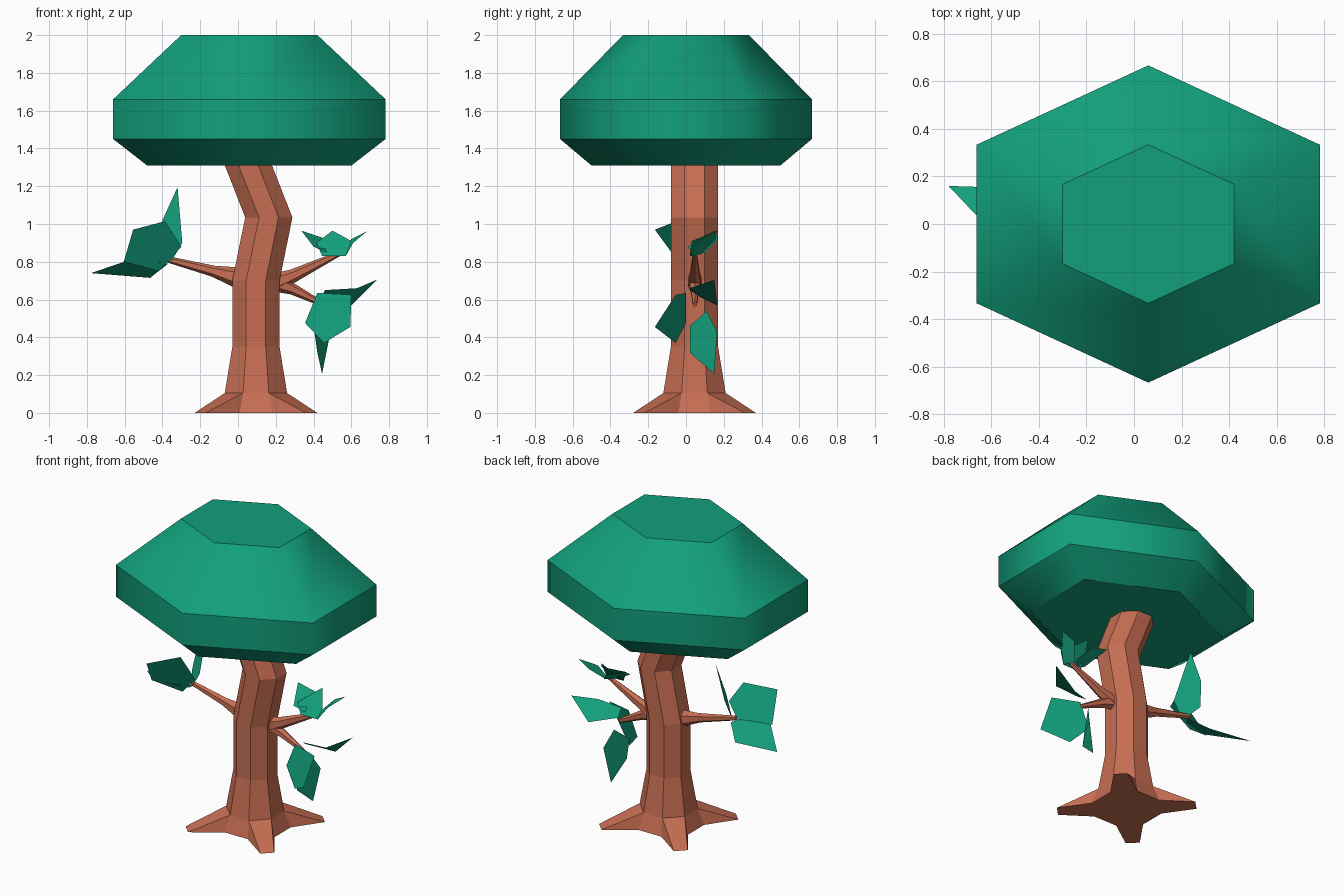
import bpy, bmesh
from math import cos, sin, pi, tau
from mathutils import Vector

if "Cube" in bpy.data.objects:
    bpy.data.objects.remove(bpy.data.objects["Cube"])


def material(name, colour):
    m = bpy.data.materials.new(name)
    m.diffuse_color = colour
    m.use_nodes = True
    m.node_tree.nodes["Principled BSDF"].inputs["Base Color"].default_value = m.diffuse_color
    return m


BARK = material("bark", (0.57, 0.155, 0.085, 1))
LEAF = material("foliage", (0.006, 0.35, 0.2, 1))


def finish(name, bm, mat, closed=True):
    if closed:
        bmesh.ops.recalc_face_normals(bm, faces=bm.faces)
    me = bpy.data.meshes.new(name)
    bm.to_mesh(me)
    bm.free()
    me.materials.append(mat)
    ob = bpy.data.objects.new(name, me)
    bpy.context.collection.objects.link(ob)
    return ob


def loft(bm, rings):
    """Skin equal-sized rings of points; returns the vertex rings."""
    vs = [[bm.verts.new(p) for p in r] for r in rings]
    n = len(vs[0])
    for a, b in zip(vs, vs[1:]):
        for i in range(n):
            j = (i + 1) % n
            bm.faces.new((a[i], a[j], b[j], b[i]))
    return vs


# Canopy: stretched hexagonal rings, smooth around with sharp rims
bm = bmesh.new()
rings = []
for z, k in ((1.31, 0.75), (1.45, 1), (1.66, 1), (2.0, 0.5)):
    rings.append([(0.06 + 0.833 * k * cos(pi / 6 + i * tau / 6),
                   0.667 * k * sin(pi / 6 + i * tau / 6), z) for i in range(6)])
vs = loft(bm, rings)
for f in bm.faces:
    f.smooth = True
bm.faces.new(vs[0])
bm.faces.new(vs[-1])
for r in vs:
    for i in range(6):
        bm.edges.get((r[i], r[(i + 1) % 6])).smooth = False
finish("canopy", bm, LEAF)

# Trunk: bent octagonal column
CY = 0.045
bm = bmesh.new()
rings = []
for z, cx, h in ((0.105, 0.095, 0.165), (0.35, 0.095, 0.125), (0.7, 0.095, 0.125),
                 (1.035, 0.163, 0.125), (1.4, 0.02, 0.125)):
    r = h / cos(pi / 8)
    rings.append([(cx + r * cos(pi / 8 + i * tau / 8),
                   CY + r * sin(pi / 8 + i * tau / 8), z) for i in range(8)])
vs = loft(bm, rings)
bm.faces.new(vs[-1])

# Roots: four diagonal toes with recessed sides between them
low, base = vs[0], []
for q in range(4):
    c, s = round(cos(q * pi / 2)), round(sin(q * pi / 2))
    pts = [bm.verts.new((0.095 + c * x - s * y, CY + s * x + c * y, 0))
           for x, y in ((0.2, 0.085), (0.325, 0.265), (0.265, 0.325), (0.085, 0.2))]
    a, b = low[2 * q], low[2 * q + 1]
    bm.faces.new((pts[0], pts[1], a))
    bm.faces.new((pts[1], pts[2], b, a))
    bm.faces.new((pts[2], pts[3], b))
    base += pts
for q in range(4):
    bm.faces.new((base[4 * q + 3], base[(4 * q + 4) % 16],
                  low[(2 * q + 2) % 8], low[2 * q + 1]))
bm.faces.new(base)
finish("trunk", bm, BARK)


# Branches: tapered six-sided limbs along a path of (x, z, radius)
def branch(name, path):
    bm = bmesh.new()
    P = [Vector((x, 0.047, z)) for x, z, r in path]
    rings = []
    for i, (x, z, r) in enumerate(path):
        d = (P[min(i + 1, len(P) - 1)] - P[max(i - 1, 0)]).normalized()
        u = d.cross(Vector((0, 1, 0)))
        rings.append([P[i] + r * (u * cos(k * tau / 6) + Vector((0, 0.85, 0)) * sin(k * tau / 6))
                      for k in range(6)])
    vs = loft(bm, rings)
    bm.faces.new(vs[0])
    bm.faces.new(vs[-1])
    finish(name, bm, BARK)


branch("branch_left", [(0.0, 0.715, 0.056), (-0.13, 0.75, 0.03), (-0.40, 0.82, 0.015)])
branch("branch_right_upper", [(0.2, 0.69, 0.05), (0.29, 0.725, 0.036), (0.54, 0.845, 0.013)])
branch("branch_right_lower", [(0.2, 0.69, 0.05), (0.29, 0.655, 0.03), (0.45, 0.575, 0.014)])


# Leaves: thin five-sided blades, three to a cluster
def leaves(name, blades):
    bm = bmesh.new()
    for pts in blades:
        bm.faces.new([bm.verts.new(p) for p in pts])
    finish(name, bm, LEAF, closed=False)


leaves("leaves_left", [
    [(-.555, -.165, .97), (-.386, -.05, 1.015), (-.30, -.02, .88), (-.42, .02, .75), (-.605, -.04, .80)],
    [(-.32, .147, 1.195), (-.40, .15, 1.02), (-.42, .12, .86), (-.36, .03, .79), (-.295, .02, .90)],
    [(-.78, .16, .74), (-.60, -.03, .80), (-.42, -.01, .80), (-.37, .06, .79), (-.465, .15, .715)],
])
leaves("leaves_right_upper", [
    [(.335, .15, .965), (.47, .17, .92), (.53, .10, .85), (.50, .04, .835), (.40, .01, .88)],
    [(.415, .03, .90), (.445, .02, .83), (.57, .02, .83), (.60, .03, .91), (.50, .17, .965)],
    [(.685, .15, .963), (.60, .16, .92), (.53, .08, .84), (.57, .02, .83), (.61, .05, .90)],
])
leaves("leaves_right_lower", [
    [(.595, -.165, .455), (.60, -.055, .625), (.42, 0, .635), (.355, 0, .476), (.455, -.055, .37)],
    [(.445, .15, .206), (.49, .165, .43), (.45, .11, .54), (.40, .02, .46), (.42, .02, .32)],
    [(.735, .15, .705), (.63, .02, .66), (.46, .02, .65), (.44, .08, .61), (.60, .165, .57)],
])
